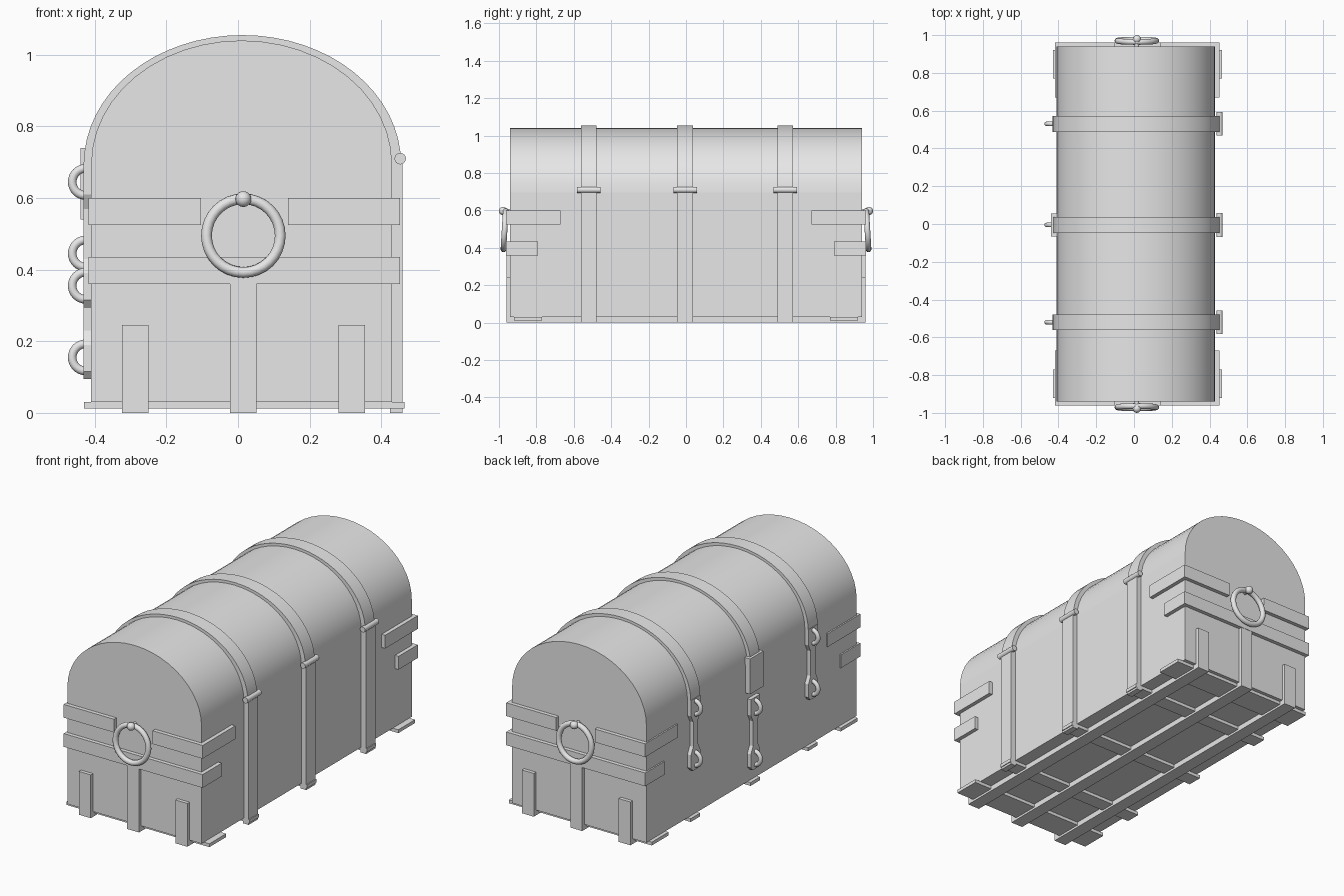
import bpy, bmesh, math
from mathutils import Matrix

if "Cube" in bpy.data.objects:
    bpy.data.objects.remove(bpy.data.objects["Cube"])

grey = bpy.data.materials.new("plain_grey")
grey.diffuse_color = (0.8, 0.8, 0.8, 1)
grey.use_nodes = True
grey.node_tree.nodes["Principled BSDF"].inputs["Base Color"].default_value = grey.diffuse_color

CX = 0.01                      # middle of the chest body
BANDS = (-0.52, -0.005, 0.53)  # y of the lid bands


def finish(name, bm, smooth=False):
    bmesh.ops.recalc_face_normals(bm, faces=bm.faces)
    me = bpy.data.meshes.new(name)
    bm.to_mesh(me)
    bm.free()
    me.materials.append(grey)
    ob = bpy.data.objects.new(name, me)
    bpy.context.collection.objects.link(ob)
    if smooth:
        bpy.ops.object.select_all(action='DESELECT')
        ob.select_set(True)
        bpy.context.view_layer.objects.active = ob
        bpy.ops.object.shade_smooth_by_angle(angle=math.radians(35))
    return ob


def box(name, x0, x1, y0, y1, z0, z1):
    bm = bmesh.new()
    m = Matrix.Translation(((x0 + x1) / 2, (y0 + y1) / 2, (z0 + z1) / 2))
    m = m @ Matrix.Diagonal((x1 - x0, y1 - y0, z1 - z0, 1))
    bmesh.ops.create_cube(bm, size=1, matrix=m)
    return finish(name, bm)


def prism(name, points, depth, smooth=False):
    """Extrude a closed outline of 3D points along a depth vector."""
    bm = bmesh.new()
    face = bm.faces.new([bm.verts.new(p) for p in points])
    ext = bmesh.ops.extrude_face_region(bm, geom=[face])
    moved = [v for v in ext["geom"] if isinstance(v, bmesh.types.BMVert)]
    bmesh.ops.translate(bm, verts=moved, vec=depth)
    return finish(name, bm, smooth)


def arch(a, b, z, cx, n):
    return [(cx + a * math.cos(math.pi * i / n), z + b * math.sin(math.pi * i / n))
            for i in range(n + 1)]


def torus(name, loc, major, minor, tilt=0):
    """Ring lying in the xz plane."""
    bpy.ops.mesh.primitive_torus_add(
        major_radius=major, minor_radius=minor, major_segments=32, minor_segments=12,
        location=loc, rotation=(math.pi / 2 + tilt, 0, 0))
    ob = bpy.context.object
    ob.name = name
    ob.data.materials.append(grey)
    bpy.ops.object.shade_smooth()


def rod(name, loc, radius, length):
    """Cylinder along y."""
    bm = bmesh.new()
    m = Matrix.Translation(loc) @ Matrix.Rotation(math.pi / 2, 4, 'X')
    bmesh.ops.create_cone(bm, cap_ends=True, segments=16, radius1=radius,
                          radius2=radius, depth=length, matrix=m)
    finish(name, bm, True)


# Chest base and rounded lid
box("base", -0.41, 0.43, -0.94, 0.94, 0.03, 0.695)
prism("lid", [(x, -0.94, z) for x, z in arch(0.42, 0.345, 0.695, CX, 24)],
      (0, 1.88, 0), True)

# Bands over the lid, back straps, hinges and floor straps
for y in BANDS:
    outer = arch(0.443, 0.36, 0.695, 0.0125, 32)
    inner = arch(0.41, 0.335, 0.695, CX, 32)
    bm = bmesh.new()
    loops = []
    for pts, yy in ((outer, y - 0.042), (inner, y - 0.042),
                    (inner, y + 0.042), (outer, y + 0.042)):
        loops.append([bm.verts.new((x, yy, z)) for x, z in pts])
    for k in range(4):
        a, b = loops[k], loops[(k + 1) % 4]
        for i in range(32):
            bm.faces.new((a[i], a[i + 1], b[i + 1], b[i]))
    for i in (0, 32):
        bm.faces.new([lp[i] for lp in loops])
    finish("lid_band", bm, True)
    box("back_strap", 0.425, 0.46, y - 0.042, y + 0.042, 0.0, 0.695)
    rod("hinge", (0.453, y, 0.71), 0.016, 0.125)
for y in BANDS + (-0.845, 0.845):
    w = 0.075 if abs(y) > 0.8 else 0.042
    box("floor_cross_strap", -0.43, 0.465, y - w, y + w, 0.012, 0.031)

# Straps running under the floor and up both ends
for x, top in ((-0.287, 0.245), (0.015, 0.433), (0.318, 0.245)):
    w = 0.037
    box("floor_long_strap", x - w, x + w, -0.96, 0.96, 0.0, 0.031)
    for s in (-1, 1):
        y0, y1 = sorted((s * 0.935, s * 0.96))
        box("end_upright", x - w, x + w, y0, y1, 0.0, top)

# Horizontal end straps that wrap around the corners
for s in (-1, 1):
    def strap(name, x0, x1, ya, yb, z0, z1):
        y0, y1 = sorted((s * ya, s * yb))
        box(name, x0, x1, y0, y1, z0, z1)
    strap("upper_strap", -0.418, -0.103, 0.935, 0.962, 0.525, 0.60)
    strap("upper_strap", 0.139, 0.452, 0.935, 0.962, 0.525, 0.60)
    strap("lower_strap", -0.418, 0.45, 0.935, 0.962, 0.36, 0.435)
    for name, z0, length in (("upper_wrap", 0.525, 0.67), ("lower_wrap", 0.36, 0.79)):
        strap(name, 0.425, 0.452, length, 0.962, z0, z0 + 0.075)
        strap(name, -0.418, -0.40, length, 0.962, z0, z0 + 0.075)
    # Ring handle hanging from a round knob
    torus("handle_ring", (0.015, s * 0.97, 0.495), 0.103, 0.015, s * 0.06)
    rod("knob_peg", (0.015, s * 0.96, 0.597), 0.012, 0.05)
    bm = bmesh.new()
    bmesh.ops.create_uvsphere(bm, u_segments=16, v_segments=10, radius=0.022,
                              matrix=Matrix.Translation((0.015, s * 0.978, 0.597)))
    finish("knob", bm, True)

# Waisted hasps with staple rings on the opening side
for y, z in zip(BANDS, (0.50, 0.30, 0.50)):
    half = [(0.025, -0.205), (0.042, -0.185), (0.042, -0.11), (0.022, -0.07),
            (0.022, 0.07), (0.042, 0.11), (0.042, 0.20)]
    outline = [(-0.432, y + a, z + b) for a, b in half]
    outline += [(-0.432, y - a, z + b) for a, b in reversed(half)]
    prism("hasp", outline, (0.024, 0, 0))
    for dz in (0.145, -0.145):
        torus("staple_ring", (-0.425, y, z + dz), 0.038, 0.012)
y = BANDS[1]
box("lock_plate", -0.44, -0.40, y - 0.06, y + 0.06, 0.54, 0.74)
